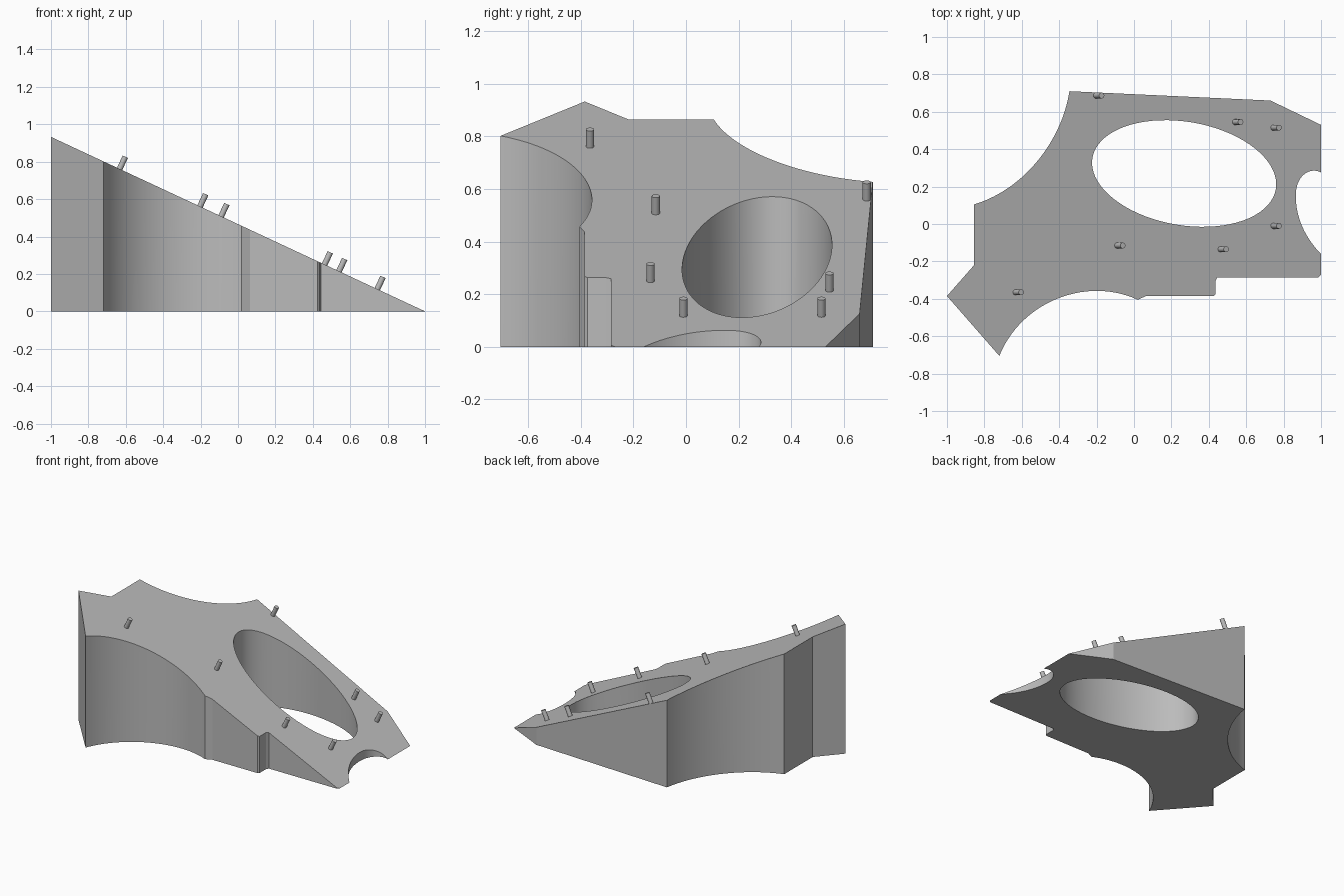
import bpy, bmesh, math
from mathutils import Vector, Matrix

cube = bpy.data.objects.get("Cube")
if cube:
    bpy.data.objects.remove(cube, do_unlink=True)

SLOPE = math.radians(25)


def top_z(x):
    return max(0.0, (1 - x) * math.tan(SLOPE))


def bezier(a, b, c, d, n=28):
    """Sample a cubic arc, both ends included."""
    a, b, c, d = map(Vector, (a, b, c, d))
    pts = []
    for i in range(n + 1):
        t = i / n
        s = 1 - t
        pts.append(s**3 * a + 3 * s * s * t * b + 3 * s * t * t * c + t**3 * d)
    return pts


def finish(bm, name, mat):
    bmesh.ops.recalc_face_normals(bm, faces=bm.faces)
    mesh = bpy.data.meshes.new(name)
    bm.to_mesh(mesh)
    bm.free()
    obj = bpy.data.objects.new(name, mesh)
    bpy.context.collection.objects.link(obj)
    mesh.materials.append(mat)
    bpy.ops.object.select_all(action='DESELECT')
    obj.select_set(True)
    bpy.context.view_layer.objects.active = obj
    bpy.ops.object.shade_smooth_by_angle(angle=math.radians(20))
    return obj


grey = bpy.data.materials.new("plain_grey")
grey.use_nodes = True
color = (0.5, 0.5, 0.5, 1)
grey.diffuse_color = color
grey.node_tree.nodes["Principled BSDF"].inputs["Base Color"].default_value = color

# Plan outline, clockwise from the back left corner of the wedge
outline = [Vector(p) for p in ((-0.345, 0.71), (0.73, 0.66), (1, 0.53))]
# Side notch in the thin edge
outline += bezier((1, 0.275), (0.95, 0.305), (0.865, 0.27), (0.865, 0.15))
outline += bezier((0.865, 0.15), (0.865, 0.03), (0.92, -0.08), (1, -0.16))[1:]
# Stepped front edge with small corner cuts
outline += [Vector(p) for p in (
    (1, -0.27), (0.985, -0.285), (0.445, -0.285), (0.435, -0.305),
    (0.435, -0.375), (0.425, -0.385), (0.065, -0.385))]
# Front scoop, pointed end and back scoop
outline += bezier((0.02, -0.405), (-0.25, -0.28), (-0.60, -0.41), (-0.72, -0.705))
outline += [Vector(p) for p in ((-1, -0.385), (-0.855, -0.22))]
outline += bezier((-0.855, 0.105), (-0.60, 0.18), (-0.39, 0.43), (-0.345, 0.71))[:-1]

# Tilted oval opening
oval = []
for i in range(72):
    t = math.tau * i / 72
    oval.append(Vector((0.268 + 0.4925 * math.cos(t),
                        0.27 + 0.285 * math.cos(t - 1.775))))

# Wedge body: fill the plan, then raise it to the sloping plane
bm = bmesh.new()
edges = []
for loop in (outline, oval):
    verts = [bm.verts.new((p.x, p.y, 0)) for p in loop]
    edges += [bm.edges.new((v, verts[(i + 1) % len(verts)])) for i, v in enumerate(verts)]
bmesh.ops.triangle_fill(bm, use_beauty=True, edges=edges, normal=(0, 0, 1))
raised = bmesh.ops.extrude_face_region(bm, geom=bm.faces[:], use_keep_orig=True)
for v in raised["geom"]:
    if isinstance(v, bmesh.types.BMVert):
        v.co.z = top_z(v.co.x)
bmesh.ops.remove_doubles(bm, verts=bm.verts, dist=0.0001)
finish(bm, "wedge_body", grey)

# Small pegs standing square to the sloping face
pegs = [(-0.633, -0.365), (-0.203, 0.687), (-0.09, -0.115), (0.463, -0.135),
        (0.54, 0.545), (0.745, 0.515), (0.745, -0.01)]
tilt = Matrix.Rotation(SLOPE, 4, 'Y')
for i, (x, y) in enumerate(pegs):
    bm = bmesh.new()
    place = Matrix.Translation((x, y, top_z(x))) @ tilt @ Matrix.Translation((0, 0, 0.036))
    bmesh.ops.create_cone(bm, cap_ends=True, segments=20, radius1=0.0155,
                          radius2=0.0155, depth=0.072, matrix=place)
    finish(bm, f"peg_{i + 1}", grey)
